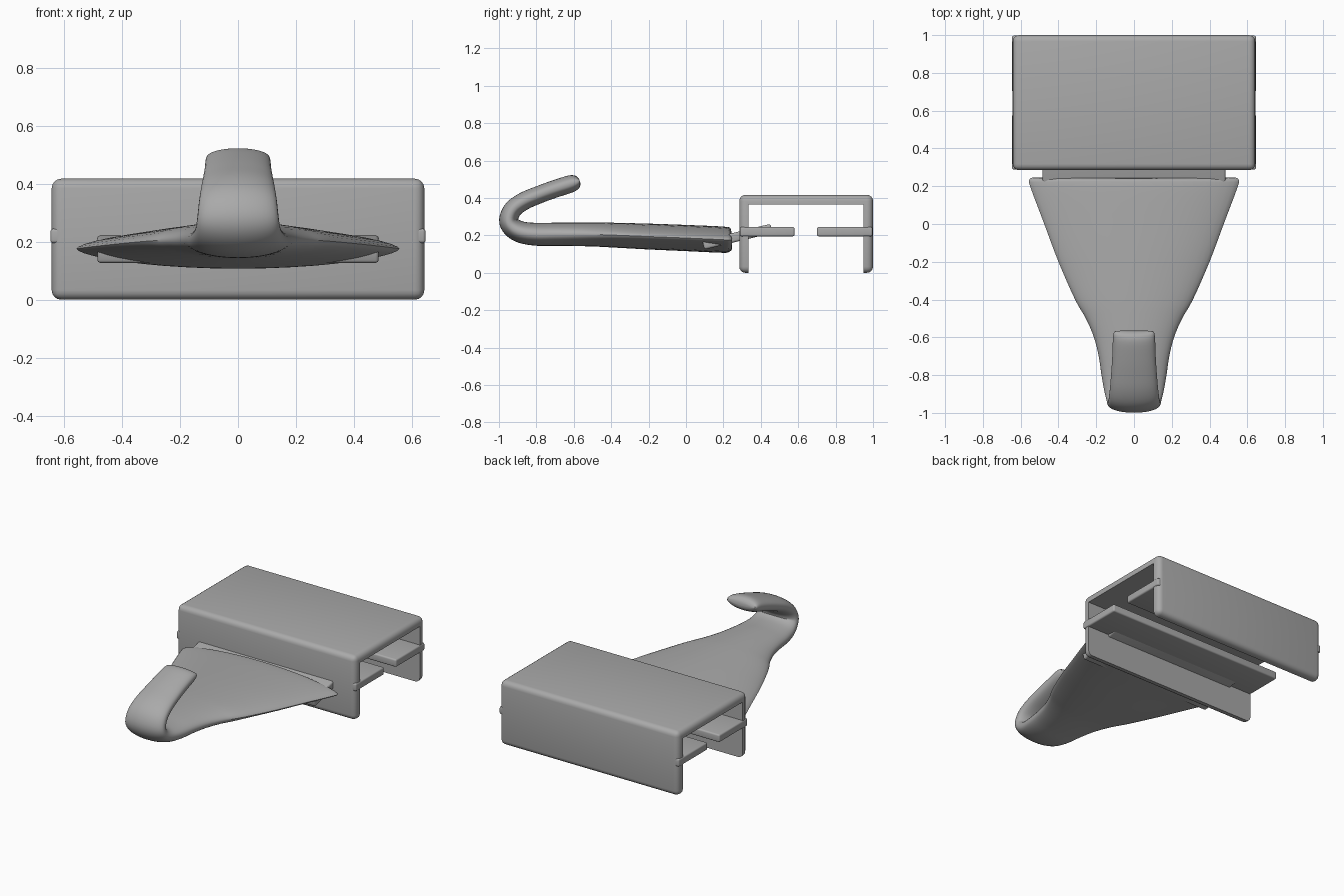
import bpy, bmesh
from math import sin, cos, pi, copysign, atan2, radians
from mathutils import Vector, Matrix

cube = bpy.data.objects.get("Cube")
if cube:
    bpy.data.objects.remove(cube, do_unlink=True)

grey = bpy.data.materials.new("plain_grey")
grey.use_nodes = True
COLOUR = (0.4, 0.4, 0.4, 1)
grey.diffuse_color = COLOUR
grey.node_tree.nodes["Principled BSDF"].inputs["Base Color"].default_value = COLOUR


def finish(name, bm, smooth=True):
    """Turn a bmesh into a named object with the shared material."""
    bmesh.ops.recalc_face_normals(bm, faces=bm.faces)
    mesh = bpy.data.meshes.new(name)
    bm.to_mesh(mesh)
    bm.free()
    mesh.materials.append(grey)
    obj = bpy.data.objects.new(name, mesh)
    bpy.context.collection.objects.link(obj)
    if smooth:
        shade(obj)
    return obj


def shade(obj):
    bpy.ops.object.select_all(action='DESELECT')
    obj.select_set(True)
    bpy.context.view_layer.objects.active = obj
    bpy.ops.object.shade_smooth_by_angle(angle=radians(35))


def box(name, lo, hi, bevel=0.0, tilt=0.0, smooth=True):
    """Rounded box between two corners, tilted about its own x axis."""
    lo, hi = Vector(lo), Vector(hi)
    bm = bmesh.new()
    bmesh.ops.create_cube(bm, size=1)
    bmesh.ops.scale(bm, vec=hi - lo, verts=bm.verts)
    if bevel:
        bmesh.ops.bevel(bm, geom=bm.edges[:], offset=bevel, segments=4,
                        profile=0.5, affect='EDGES')
    bmesh.ops.rotate(bm, matrix=Matrix.Rotation(tilt, 3, 'X'), verts=bm.verts)
    bmesh.ops.translate(bm, vec=(lo + hi) / 2, verts=bm.verts)
    return finish(name, bm, smooth)


# Channel: rounded block hollowed from below and through both ends
channel = box("channel", (-0.642, 0.285, 0), (0.642, 1, 0.417), 0.033, smooth=False)
cutter = box("channel_cutter", (-1, 0.335, -0.2), (1, 0.95, 0.365), smooth=False)
cutter.hide_render = True
cut = channel.modifiers.new("hollow", 'BOOLEAN')
cut.object = cutter
cut.operation = 'DIFFERENCE'
cut.solver = 'EXACT'
bpy.context.view_layer.objects.active = channel
bpy.ops.object.modifier_apply(modifier=cut.name)
bpy.data.objects.remove(cutter, do_unlink=True)
shade(channel)

# Shelves inside the channel, their ends just proud of it
box("front_shelf", (-0.646, 0.288, 0.195), (0.646, 0.58, 0.245), 0.01)
box("back_shelf", (-0.646, 0.70, 0.195), (0.646, 0.997, 0.245), 0.01)

# Tilted plate joining the hook to the channel
box("joining_plate", (-0.485, 0.087, 0.168), (0.485, 0.463, 0.218), 0.012, atan2(0.09, 0.37))

# Hook: stations of y, z, half width, half thickness, from wide end to tip
STATIONS = [
    (0.245, 0.175, 0.54, 0.045), (0.235, 0.175, 0.553, 0.062), (0.2, 0.177, 0.55, 0.07),
    (0, 0.186, 0.475, 0.07), (-0.2, 0.194, 0.4, 0.069), (-0.4, 0.202, 0.312, 0.066),
    (-0.5, 0.205, 0.255, 0.064), (-0.6, 0.206, 0.212, 0.063), (-0.7, 0.206, 0.187, 0.062),
    (-0.8, 0.206, 0.172, 0.061), (-0.88, 0.217, 0.158, 0.058), (-0.93, 0.245, 0.146, 0.054),
    (-0.948, 0.285, 0.14, 0.051), (-0.925, 0.34, 0.134, 0.049), (-0.865, 0.384, 0.127, 0.048),
    (-0.78, 0.42, 0.12, 0.047), (-0.7, 0.449, 0.115, 0.047), (-0.615, 0.476, 0.112, 0.046),
    (-0.58, 0.487, 0.108, 0.033), (-0.568, 0.491, 0.1, 0.012),
]
SIDES, STEPS = 40, 4


def smooth_stations(points, steps):
    """Catmull-Rom spline through the stations."""
    pts = [Vector(p) for p in points]
    out = []
    for i in range(len(pts) - 1):
        a, b, c, d = (pts[max(i - 1, 0)], pts[i], pts[i + 1], pts[min(i + 2, len(pts) - 1)])
        for s in range(steps):
            t = s / steps
            out.append(b + (c - a) * (t / 2) + (2 * a - 5 * b + 4 * c - d) * (t * t / 2)
                       + (3 * b - a - 3 * c + d) * (t ** 3 / 2))
    return out + [pts[-1]]


path = smooth_stations(STATIONS, STEPS)
bm = bmesh.new()
rings = []
for i, (y, z, width, thick) in enumerate(path):
    before, after = path[max(i - 1, 0)], path[min(i + 1, len(path) - 1)]
    along = Vector((0, after[0] - before[0], after[1] - before[1])).normalized()
    normal = Vector((1, 0, 0)).cross(along)
    # Wide sections are lens shaped, narrow ones fuller
    power = 0.8 + 0.45 * min(1, max(0, (width - 0.12) / 0.25))
    ring = []
    for k in range(SIDES):
        a = 2 * pi * k / SIDES
        lift = copysign(abs(sin(a)) ** power, sin(a)) * thick
        ring.append(bm.verts.new(Vector((width * cos(a), y, z)) + normal * lift))
    rings.append(ring)
for r, s in zip(rings, rings[1:]):
    for k in range(SIDES):
        n = (k + 1) % SIDES
        bm.faces.new((r[k], r[n], s[n], s[k]))
bm.faces.new(rings[0])
bm.faces.new(rings[-1])
finish("hook", bm)
